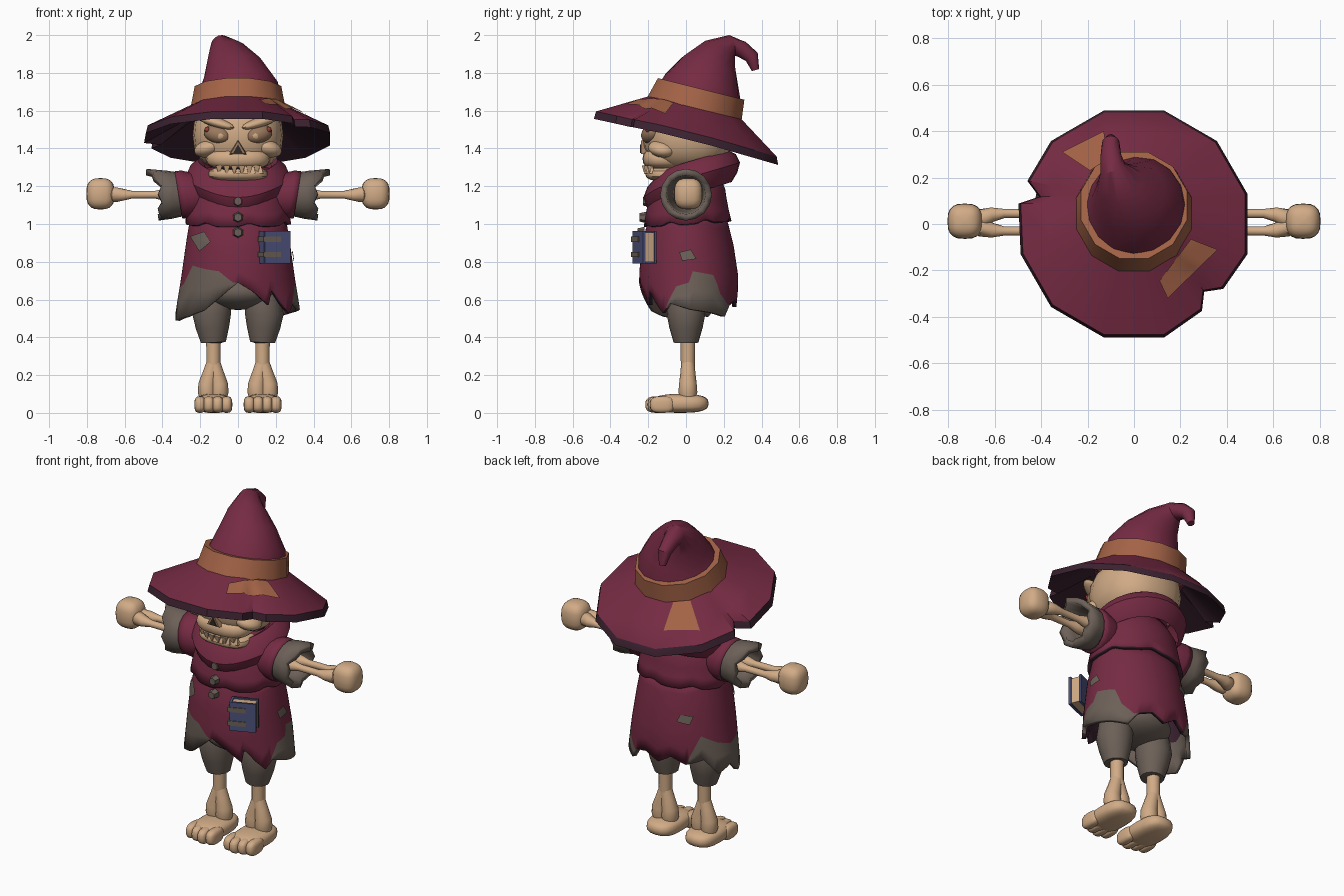
import bpy, bmesh
from math import sin, cos, radians, pi
from mathutils import Vector, Matrix, Euler
from mathutils.bvhtree import BVHTree

if "Cube" in bpy.data.objects:
    bpy.data.objects.remove(bpy.data.objects["Cube"])


def material(name, *rgb):
    m = bpy.data.materials.new(name)
    m.use_nodes = True
    m.diffuse_color = (*rgb, 1)
    m.node_tree.nodes["Principled BSDF"].inputs["Base Color"].default_value = (*rgb, 1)
    return m


MAROON = material("maroon cloth", .18, .024, .056)
DARK = material("dark lining", .044, .016, .03)
BROWN = material("brown leather", .37, .125, .062)
GREY = material("grey cloth", .15, .118, .097)
BONE = material("bone", .64, .41, .24)
SOCKET = material("socket shade", .32, .19, .11)
BLACK = material("deep hollow", .03, .02, .016)
BLUE = material("blue cover", .075, .085, .2)
RED = material("red fleck", .3, .05, .035)
made = []


def finish(name, bm, mats, mirror=False, thick=0, offset=1):
    me = bpy.data.meshes.new(name)
    bm.to_mesh(me)
    bm.free()
    ob = bpy.data.objects.new(name, me)
    bpy.context.collection.objects.link(ob)
    for m in mats:
        me.materials.append(m)
    if thick:
        s = ob.modifiers.new("thickness", 'SOLIDIFY')
        s.thickness, s.offset = thick, -1
        s.material_offset = s.material_offset_rim = offset
    if mirror:
        ob.modifiers.new("mirror", 'MIRROR')
    made.append(ob)
    return ob


def loft(name, rings, mats, rows=None, cap=False, **kw):
    """Skin closed rings of points; rows gives a material index per band."""
    bm = bmesh.new()
    vs = [[bm.verts.new(p) for p in r] for r in rings]
    n = len(rings[0])
    for i in range(len(vs) - 1):
        for j in range(n):
            k = (j + 1) % n
            f = bm.faces.new((vs[i][j], vs[i][k], vs[i + 1][k], vs[i + 1][j]))
            f.material_index = rows[i] if rows else 0
    if cap:
        bm.faces.new(vs[0][::-1])
        bm.faces.new(vs[-1])
    bmesh.ops.remove_doubles(bm, verts=bm.verts, dist=.0005)
    return finish(name, bm, mats, **kw)


def tube(name, path, mat, n=12, **kw):
    """Round limb through (x, y, z, radius) stations."""
    pts = [Vector(p[:3]) for p in path]
    rings = []
    for i, p in enumerate(path):
        d = pts[min(i + 1, len(pts) - 1)] - pts[max(i - 1, 0)]
        q = Vector((0, 0, 1)).rotation_difference(d)
        rings.append([pts[i] + q @ Vector((p[3] * cos(2 * pi * j / n), p[3] * sin(2 * pi * j / n), 0))
                      for j in range(n)])
    return loft(name, rings, [mat], cap=True, **kw)


def place(loc, rot=(0, 0, 0)):
    return Matrix.Translation(loc) @ Euler([radians(a) for a in rot]).to_matrix().to_4x4()


def blob(name, loc, size, mat, p=1, rot=(0, 0, 0), **kw):
    """Ellipsoid; p below one makes it boxier."""
    bm = bmesh.new()
    bmesh.ops.create_uvsphere(bm, u_segments=20, v_segments=12, radius=1)
    for v in bm.verts:
        v.co = [s * abs(c) ** p * (1 if c > 0 else -1) for c, s in zip(v.co, size)]
    bm.transform(place(loc, rot))
    return finish(name, bm, [mat], **kw)


def prism(name, loc, rot, r1, r2, depth, n, mat, **kw):
    bm = bmesh.new()
    bmesh.ops.create_cone(bm, cap_ends=True, segments=n, radius1=r1, radius2=r2, depth=depth)
    bm.transform(place(loc, rot))
    return finish(name, bm, [mat], **kw)


def box(name, base, loc, size, mat):
    bm = bmesh.new()
    bmesh.ops.create_cube(bm, size=1)
    bm.transform(base @ Matrix.Translation(loc) @ Matrix.Diagonal((*size, 1)))
    return finish(name, bm, [mat])


def decal(name, target, corners, d, mat, n=12):
    """Thin patch: a quad grid dropped along d onto the target."""
    me = target.data
    tree = BVHTree.FromPolygons([v.co for v in me.vertices], [f.vertices for f in me.polygons])
    a, b, c, e = map(Vector, corners)
    d = Vector(d).normalized()
    bm = bmesh.new()
    g = []
    for i in range(n + 1):
        for j in range(n + 1):
            p = a.lerp(b, i / n).lerp(e.lerp(c, i / n), j / n)
            hit = tree.ray_cast(p - d * 2, d)[0] or p
            g.append(bm.verts.new(hit - d * .009))
    for i in range(n):
        for j in range(n):
            k = i * (n + 1) + j
            f = bm.faces.new((g[k], g[k + 1], g[k + n + 2], g[k + n + 1]))
            f.normal_update()
            if f.normal.dot(d) > 0:
                f.normal_flip()
    return finish(name, bm, [mat])


def table(t, x):
    """Linear lookup in a list of (key, values...)."""
    for lo, hi in zip(t, t[1:]):
        if x <= hi[0]:
            break
    u = max(0, min(1, (x - lo[0]) / (hi[0] - lo[0])))
    return [p + (q - p) * u for p, q in zip(lo[1:], hi[1:])]


# Hat brim: twelve sides with two torn notches and a dark bevelled edge
outline = [(15 + 30 * k, .505) for k in range(12) if k not in (5, 10)]
outline += [(158, .495), (164, .425), (170, .505), (308, .475), (316, .42), (324, .475)]
outline.sort()


def brim_ring(t, drop=0):
    ring = []
    for a, r in outline:
        rr = r + (.25 - r) * t
        s = sin(radians(a))
        y = .05 * t + rr * s
        lift = .02 * (1 - t) * (1 - abs(s))
        ring.append((rr * cos(radians(a)), y, 1.47 - .25 * y + .16 * t + lift - drop))
    return ring


brim = loft("hat_brim", [brim_ring(1, .04), brim_ring(0, .036), brim_ring(.04), brim_ring(.5), brim_ring(1)],
            [MAROON, DARK], rows=[1, 1, 0, 0])
decal("brim_patch_front", brim, [(.245, -.065, 1.6), (.36, -.11, 1.6), (.145, -.32, 1.6), (.11, -.245, 1.6)], (0, 0, -1), BROWN)
decal("brim_patch_back", brim, [(-.13, .4, 1.6), (-.31, .31, 1.6), (-.19, .23, 1.6), (-.11, .28, 1.6)], (0, 0, -1), BROWN)


def band_ring(r, cy, z):
    return [(r * cos(radians(a)), cy + r * sin(radians(a)), z - .25 * r * sin(radians(a)))
            for a in range(15, 375, 30)]


loft("hat_band", [band_ring(.258, .045, 1.61), band_ring(.237, .08, 1.715), band_ring(.2, .08, 1.715)], [BROWN])
tube("hat_crown", [(0, .07, 1.66, .23), (0, .09, 1.72, .213), (-.025, .125, 1.81, .165), (-.06, .175, 1.895, .108),
                   (-.09, .24, 1.945, .057), (-.1, .295, 1.925, .045), (-.1, .348, 1.885, .038), (-.1, .368, 1.815, .02)],
     MAROON, n=16)

# Skull
blob("cranium", (0, .01, 1.47), (.24, .24, .2), BONE, p=.85)
blob("upper_jaw", (0, -.11, 1.345), (.17, .12, .06), BONE, p=.75)
blob("lower_jaw", (0, -.1, 1.265), (.16, .115, .04), BONE, p=.75)
blob("cheekbone", (.155, -.125, 1.4), (.08, .075, .045), BONE, rot=(0, 15, 22), mirror=True)
blob("eye_socket", (.112, -.188, 1.475), (.074, .045, .047), SOCKET, rot=(0, -15, 20), mirror=True)
blob("eye", (.092, -.208, 1.468), (.036, .03, .031), BONE, mirror=True)
blob("eye_fleck", (.163, -.2, 1.5), (.014, .015, .015), RED, mirror=True)
blob("brow", (.12, -.19, 1.54), (.11, .045, .026), BONE, rot=(0, -16, 22), mirror=True)
prism("nose_rim", (0, -.222, 1.395), (90, 0, 0), .058, .046, .034, 3, SOCKET)
prism("nose_hollow", (0, -.236, 1.39), (90, 0, 0), .03, .03, .014, 3, BLACK)
blob("mouth_hollow", (0, -.12, 1.295), (.125, .1, .02), BLACK)
for i in range(6):
    x = -.1 + .04 * i
    prism(f"upper_tooth_{i + 1}", (x, -.218 + 3 * x * x, 1.288), (180, 0, 45), .025, .005, .045, 4, BONE)
    prism(f"lower_tooth_{i + 1}", (x + .02, -.21 + 3 * x * x, 1.288), (0, 0, 45), .02, .004, .04, 4, BONE)
blob("neck", (0, .02, 1.27), (.1, .1, .1), BONE)

# Robe: ragged hem and grey lower cloth, both given by angle
profile = [(.48, .338, -.225, .26), (.6, .32, -.235, .27), (.7, .303, -.25, .28), (.9, .275, -.235, .25), (1.05, .25, -.19, .21)]
hem = [(-90, .69), (-75, .64), (-60, .57), (-55, .65), (-45, .58), (-35, .53), (-25, .58), (0, .55), (30, .53), (50, .51),
       (60, .58), (75, .6), (90, .56), (105, .61), (120, .57), (140, .6), (155, .51), (175, .55), (190, .49), (215, .51),
       (235, .54), (250, .6), (270, .69)]
grey = [(-35, 0), (-25, .6), (-15, .67), (0, .69), (5, .75), (30, .73), (40, .63), (55, .57), (60, 0), (115, 0), (125, .62),
        (140, .74), (160, .69), (180, .66), (200, .68), (215, .78), (235, .76), (250, .75), (265, .69), (270, 0)]


def shell(shape, z, a):
    rx, y0, y1 = table(shape, z)
    return (rx * cos(radians(a)), (y0 + y1) / 2 + (y1 - y0) / 2 * sin(radians(a)), z)


def robe_ring(k):
    ring = []
    for a in range(-90, 270, 5):
        h = table(hem, a)[0]
        g = max(h, table(grey, a)[0])
        z = h + (g - h) * k / 2 if k < 2 else g + (1.05 - g) * (k - 2) / 6
        ring.append(shell(profile, z, a))
    return ring


robe = loft("robe", [robe_ring(k) for k in range(9)], [MAROON, GREY, DARK, GREY], rows=[1, 1] + [0] * 6, thick=.024, offset=2)
decal("robe_patch_front", robe, [(-.255, 0, .935), (-.18, 0, .96), (-.145, 0, .905), (-.205, 0, .855)], (0, 1, 0), GREY)
decal("robe_patch_side", robe, [(0, -.035, .85), (0, .025, .865), (0, .055, .815), (0, -.02, .805)], (-1, 0, 0), GREY)
decal("robe_patch_back", robe, [(.005, .005, .86), (.055, .055, .865), (.07, .07, .825), (.02, .02, .81)], (1, -1, 0), GREY)

# Jacket over the robe, and the cowl round the neck
jacket_shape = [(.98, .286, -.225, .25), (1.1, .262, -.205, .22), (1.2, .24, -.175, .205), (1.3, .16, -.11, .15)]
rings = []
for k in range(6):
    rings.append([])
    for a in range(0, 360, 5):
        low = 1.0 + .018 * abs(sin(radians(a * 3.5))) ** 6 + .015 * sin(radians(a))
        rings[-1].append(shell(jacket_shape, low + (1.3 - low) * k / 5, a))
loft("jacket", rings, [MAROON, DARK], thick=.022)
cowl = [(1.16, .23), (1.2, .262), (1.25, .278), (1.3, .255), (1.335, .21), (1.315, .18), (1.24, .15)]
loft("cowl", [[(r * cos(a), .03 + .92 * r * sin(a), z + .27 * r * sin(a) - .035 * max(0, -sin(a)) ** 4)
               for a in [2 * pi * j / 28 for j in range(28)]] for z, r in cowl], [MAROON])
for i, (y, z) in enumerate([(-.21, 1.12), (-.228, 1.035), (-.238, .955)]):
    prism(f"button_{i + 1}", (0, y, z), (90, 0, 0), .03, .022, .035, 6, GREY)

# Sleeves with thick torn cuffs, longest on top
turn = [2 * pi * j / 16 for j in range(16)]
loft("sleeve", [[(x + .02 * sin(a), r * cos(a), 1.155 + r * sin(a)) for a in turn]
                for x, r in [(.14, .09), (.22, .115), (.28, .128), (.315, .125)]],
     [MAROON, DARK], thick=.01, mirror=True)
cuff = []
for x, r, rag in [(.2, .085, 0), (.29, .114, 0), (.345, .127, .4), (.41, .137, 1)]:
    cuff.append([(x + rag * (.065 * max(0, sin(a)) ** 3 + .01 * (-1) ** j), r * cos(a), 1.155 + r * sin(a))
                 for j, a in enumerate(turn)])
loft("cuff", cuff, [GREY], thick=.034, offset=0, mirror=True)

# Arms
for name, y in (("forearm_front", -.03), ("forearm_back", .045)):
    tube(name, [(.2, y, 1.155, .02), (.36, y, 1.155, .036), (.4, y, 1.155, .03), (.44, y, 1.155, .02), (.56, y, 1.155, .02),
                (.61, y * .9, 1.155, .032), (.65, y * .6, 1.155, .04), (.68, .01, 1.155, .03)], BONE, mirror=True)
blob("hand", (.728, .012, 1.16), (.075, .076, .083), BONE, p=.72, mirror=True)

# Hips, shorts, legs and feet
blob("hips", (0, .01, .64), (.21, .18, .095), GREY)
tube("shorts_leg", [(.13, 0, .37, .04), (.13, 0, .373, .066), (.135, 0, .45, .088), (.14, 0, .52, .102), (.13, 0, .6, .098),
                    (.12, 0, .68, .07)], GREY, n=16, mirror=True)
tube("shin", [(.13, .01, .22, .036), (.13, .01, .28, .038), (.13, .01, .35, .038), (.13, .01, .4, .04)], BONE, mirror=True)
for name, x in (("ankle_inner", .1), ("ankle_outer", .163)):
    tube(name, [(x, .01, .07, .04), (x, .01, .11, .05), (x, .01, .15, .047), ((x + .13) / 2, .01, .21, .04),
                (.13, .01, .27, .035)], BONE, mirror=True)
blob("foot", (.13, -.03, .05), (.095, .15, .05), BONE, p=.72, mirror=True)
for i in range(4):
    x = .06 + .047 * i
    blob(f"toe_{i + 1}", (x, -.15 + .012 * abs(i - 1), .044), (.03, .065, .044), BONE, p=.7, mirror=True)

# Book hanging on the robe
base = place((.195, -.22, .878), (0, 0, 23))
for name, y in (("book_front_cover", -.032), ("book_back_cover", .032)):
    box(name, base, (0, y, 0), (.148, .013, .172), BLUE)
box("book_spine", base, (-.069, 0, 0), (.013, .064, .172), BLUE)
box("book_pages", base, (0, 0, 0), (.134, .052, .156), BONE)
for name, z in (("book_strap_low", -.04), ("book_strap_high", .042)):
    box(name, base, (-.033, -.006, z), (.1, .074, .028), GREY)

# Smooth shading with sharp creases
bpy.ops.object.select_all(action='DESELECT')
for ob in made:
    ob.select_set(True)
bpy.context.view_layer.objects.active = made[0]
bpy.ops.object.shade_smooth_by_angle(angle=radians(35))
